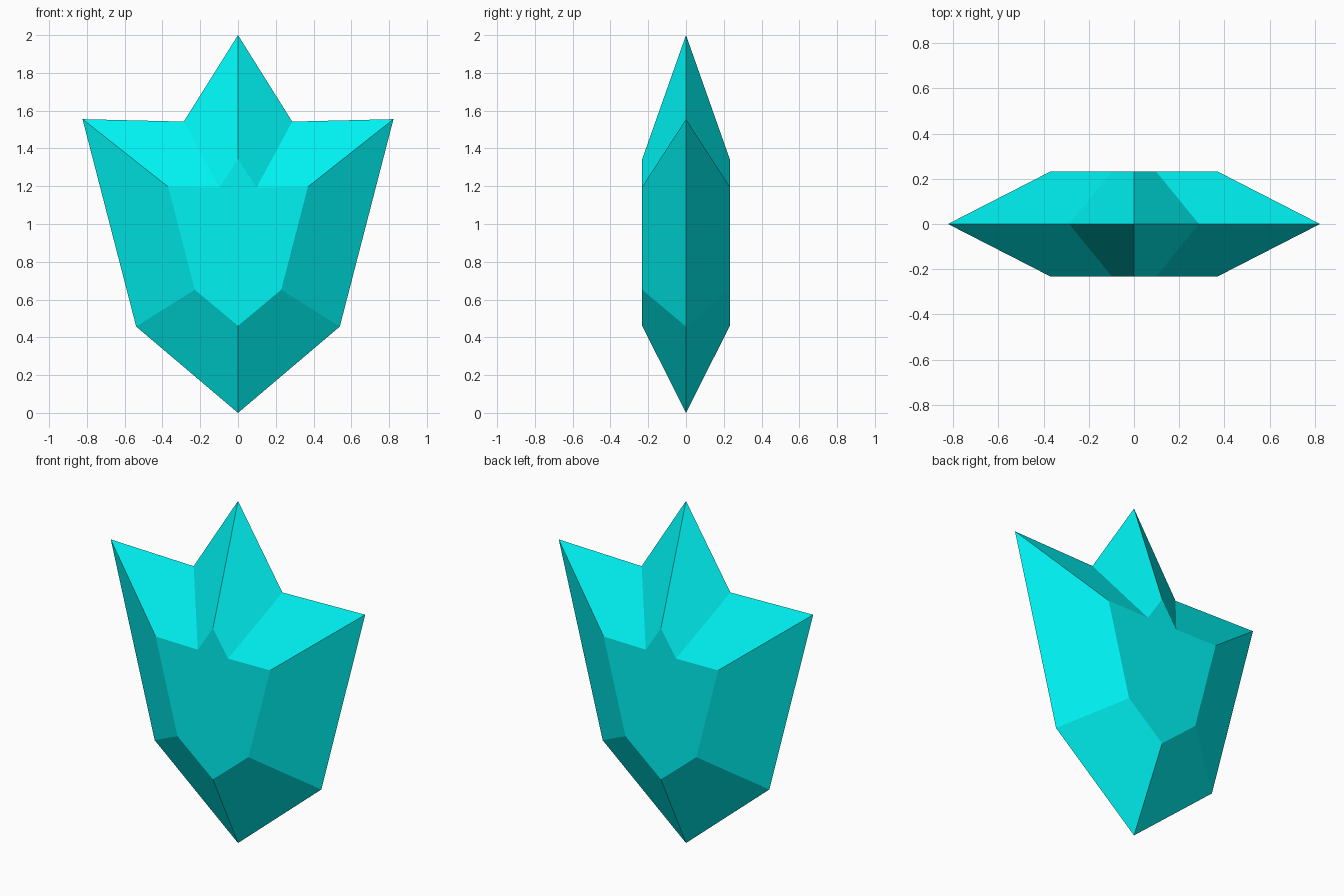
import bpy, bmesh

if "Cube" in bpy.data.objects:
    bpy.data.objects.remove(bpy.data.objects["Cube"])

# Right half outlines (x, z), from top centre to bottom centre
RIM = [(0, 2.0), (0.287, 1.542), (0.823, 1.555), (0.539, 0.457), (0, 0)]
FACE = [(0, 1.343), (0.098, 1.193), (0.37, 1.197), (0.229, 0.652), (0, 0.461)]
DEPTH = 0.232


def full_loop(half):
    """Complete a half outline by mirroring it across x = 0."""
    return half + [(-x, z) for x, z in half[-2:0:-1]]


bm = bmesh.new()


def ring(half, y):
    return [bm.verts.new((x, y, z)) for x, z in full_loop(half)]


# Sharp rim in the middle plane, flat facet plates front and back
rim = ring(RIM, 0)
n = len(rim)
for y in (-DEPTH, DEPTH):
    plate = ring(FACE, y)
    bm.faces.new(plate)
    for i in range(n):
        j = (i + 1) % n
        bm.faces.new((rim[i], rim[j], plate[j], plate[i]))
bmesh.ops.recalc_face_normals(bm, faces=bm.faces)

mesh = bpy.data.meshes.new("crystal_gem")
bm.to_mesh(mesh)
bm.free()
gem = bpy.data.objects.new("crystal_gem", mesh)
bpy.context.collection.objects.link(gem)

# Cyan crystal colour
mat = bpy.data.materials.new("cyan_crystal")
mat.diffuse_color = (0.0, 0.9, 0.9, 1)
mat.use_nodes = True
mat.node_tree.nodes["Principled BSDF"].inputs["Base Color"].default_value = mat.diffuse_color
mesh.materials.append(mat)
